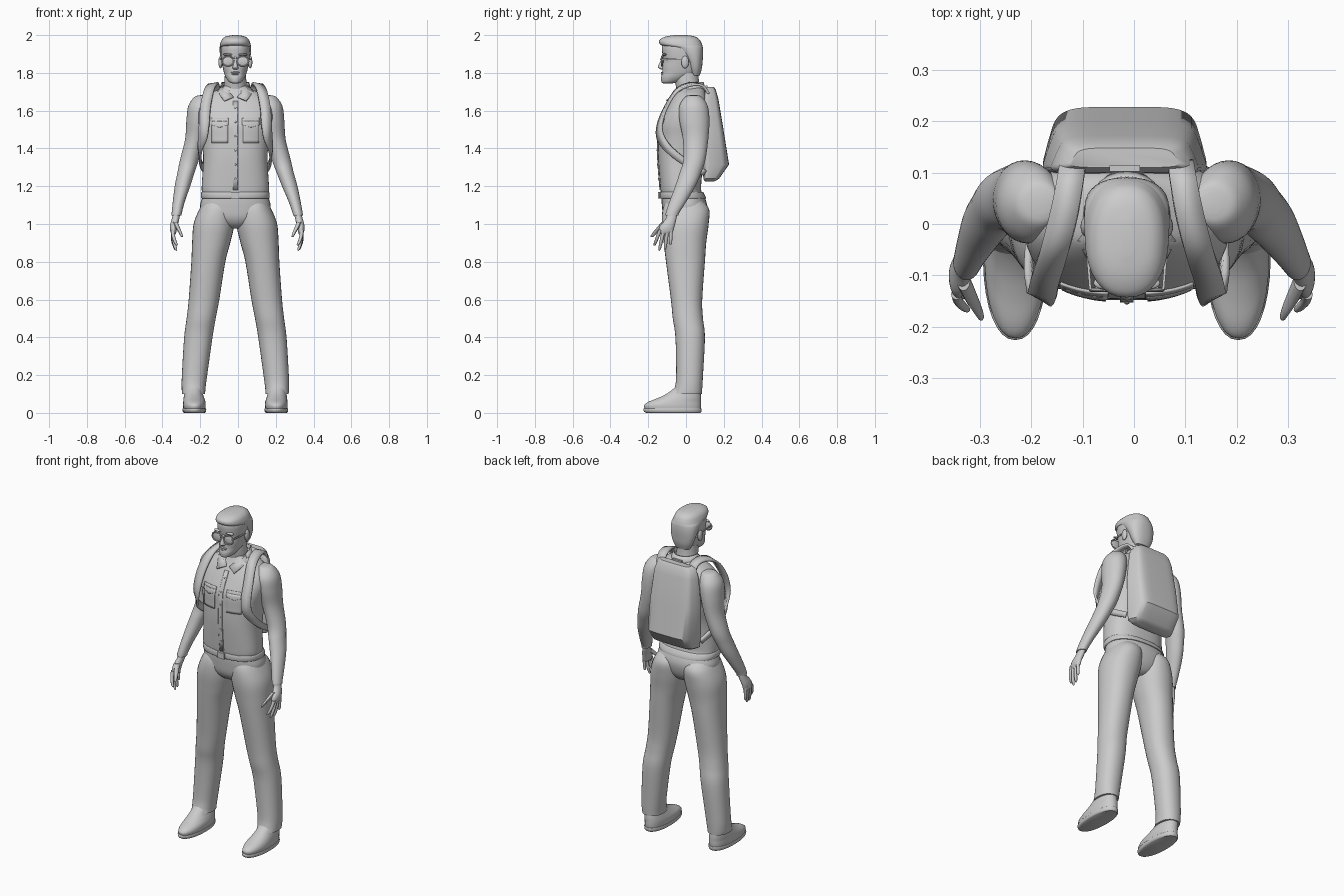
import bpy, bmesh, math
from mathutils import Vector
from mathutils.bvhtree import BVHTree

CX = -0.014  # body centre line


def make(name, verts, faces):
    me = bpy.data.meshes.new(name)
    bm = bmesh.new()
    vs = [bm.verts.new(v) for v in verts]
    for f in faces:
        bm.faces.new([vs[i] for i in f])
    bmesh.ops.recalc_face_normals(bm, faces=bm.faces)
    bm.to_mesh(me)
    bm.free()
    ob = bpy.data.objects.new(name, me)
    bpy.context.collection.objects.link(ob)
    return ob


def smooth(rows, steps):
    """Catmull-Rom through rows of numbers."""
    out = []
    for i in range(len(rows) - 1):
        a, b, c, d = rows[max(i - 1, 0)], rows[i], rows[i + 1], rows[min(i + 2, len(rows) - 1)]
        for k in range(steps):
            t = k / steps
            out.append([0.5 * (2 * q + (r - p) * t + (2 * p - 5 * q + 4 * r - s) * t * t
                        + (3 * q - p - 3 * r + s) * t ** 3) for p, q, r, s in zip(a, b, c, d)])
    return out + [list(rows[-1])]


def loft(name, rows, side=1, n=2.0, taper=0.0, steps=4, seg=32):
    """Stack of horizontal rings; row = (z, x, y_front, y_back, half_width)."""
    verts, faces = [], []
    rings = smooth(rows, steps)
    for z, x, yf, yb, hw in rings:
        for k in range(seg):
            a = 2 * math.pi * k / seg
            c, s = math.cos(a), math.sin(a)
            u = math.copysign(abs(c) ** (2 / n), c)
            v = math.copysign(abs(s) ** (2 / n), s)
            px = x + u * max(hw, .001) * (1 - taper * v)
            verts.append((CX + side * px, (yf + yb) / 2 + v * (yb - yf) / 2, z))
    for r in range(len(rings) - 1):
        for k in range(seg):
            j = (k + 1) % seg
            faces.append((r * seg + k, r * seg + j, (r + 1) * seg + j, (r + 1) * seg + k))
    faces += [tuple(range(seg)), tuple(range((len(rings) - 1) * seg, len(rings) * seg))]
    return make(name, verts, faces)


def ball(name, loc, size):
    bpy.ops.mesh.primitive_uv_sphere_add(segments=20, ring_count=12, location=(CX + loc[0], loc[1], loc[2]))
    ob = bpy.context.object
    ob.name, ob.scale = name, size
    return ob


def box(name, loc, size, rot=0):
    bpy.ops.mesh.primitive_cube_add(size=1, location=(CX + loc[0], loc[1], loc[2]), rotation=(0, 0, rot))
    ob = bpy.context.object
    ob.name, ob.scale = name, size
    return ob


def solid(ob, t, offset=0):
    m = ob.modifiers.new("thickness", 'SOLIDIFY')
    m.thickness, m.offset = t, offset


# shirt body
shirt = loft("shirt", [(1.165, 0, -.133, .085, .176), (1.2, 0, -.137, .08, .178), (1.35, 0, -.148, .095, .17),
    (1.45, 0, -.147, .12, .18), (1.53, 0, -.143, .13, .195), (1.6, 0, -.112, .127, .2), (1.65, 0, -.085, .118, .18),
    (1.69, 0, -.062, .105, .135), (1.715, 0, -.05, .095, .085), (1.73, 0, -.045, .085, .065)], n=2.5, steps=5, seg=48)
tree = BVHTree.FromPolygons([v.co for v in shirt.data.vertices], [tuple(p.vertices) for p in shirt.data.polygons])


def patch(name, x0, x1, z0, z1, drop=0.0, n=8):
    """Cloth panel laid on the shirt front; drop lowers its middle to a point."""
    verts, faces = [], []
    for i in range(n + 1):
        for k in range(n + 1):
            u, t = i / n, k / n
            z = z0 + (z1 - z0) * t - drop * (1 - t) * (1 - abs(2 * u - 1))
            x = CX + x0 + (x1 - x0) * u
            hit = tree.ray_cast(Vector((x, -1, z)), Vector((0, 1, 0)))[0]
            verts.append((x, hit.y - .002, z))
    for i in range(n):
        for k in range(n):
            a = i * (n + 1) + k
            faces.append((a, a + 1, a + n + 2, a + n + 1))
    solid(make(name, verts, faces), .006)


patch("button_placket", -.013, .013, 1.18, 1.65)
for k in range(6):
    z = 1.24 + k * .075
    y = tree.ray_cast(Vector((CX, -1, z)), Vector((0, 1, 0)))[0].y
    ball("button", (0, y - .005, z), (.005, .003, .005))

# trousers, belt
loft("trouser_seat", [(.975, 0, -.05, .05, .03), (.99, 0, -.09, .075, .09), (1.03, 0, -.118, .1, .165),
    (1.09, 0, -.127, .112, .187), (1.14, 0, -.13, .1, .176), (1.175, 0, -.128, .08, .168)], n=2.3)
loft("belt", [(1.135, 0, -.137, .104, .178), (1.14, 0, -.14, .106, .182), (1.165, 0, -.14, .094, .181),
    (1.17, 0, -.137, .09, .176)], n=2.4, steps=2, seg=48)
box("belt_buckle", (0, -.141, 1.152), (.045, .012, .036))

# neck, head, hair
loft("neck", [(1.66, 0, -.05, .085, .07), (1.71, 0, -.05, .075, .062), (1.76, 0, -.06, .068, .058),
    (1.8, 0, -.06, .066, .055)])
loft("head", [(1.745, 0, -.122, -.07, .018), (1.752, 0, -.13, -.035, .034), (1.775, 0, -.132, .02, .05),
    (1.8, 0, -.126, .06, .06), (1.83, 0, -.125, .074, .067), (1.865, 0, -.12, .081, .073), (1.9, 0, -.125, .085, .077),
    (1.94, 0, -.127, .082, .077), (1.975, 0, -.11, .065, .064), (1.992, 0, -.08, .03, .03)], n=2.2, taper=-.0)
loft("hair", [(1.785, 0, .03, .072, .045), (1.82, 0, .015, .083, .064), (1.86, 0, .0, .088, .076),
    (1.9, 0, -.03, .091, .082), (1.93, 0, -.07, .09, .083), (1.944, 0, -.125, .087, .082), (1.958, 0, -.142, .082, .079),
    (1.978, 0, -.137, .07, .07), (1.993, 0, -.105, .045, .05), (2.0, 0, -.06, .005, .012)], n=2.3)
loft("nose", [(1.818, 0, -.132, -.11, .01), (1.826, 0, -.146, -.11, .016), (1.836, 0, -.148, -.11, .013),
    (1.86, 0, -.136, -.11, .008), (1.885, 0, -.125, -.11, .007)], seg=16)
ball("upper_lip", (0, -.123, 1.802), (.024, .009, .005))
ball("lower_lip", (0, -.123, 1.793), (.02, .009, .005))
box("glasses_bridge", (0, -.135, 1.872), (.022, .006, .006))

# collar
loft_pts = []
for k in range(25):
    a = math.radians(-65 + 310 * k / 24)
    dip = max(0, -math.sin(a)) * .05
    c, s = math.cos(a), math.sin(a)
    loft_pts += [(CX + .088 * c, .015 + .088 * s - dip * .3, 1.695 - dip), (CX + .07 * c, .015 + .075 * s, 1.75 - dip)]
solid(make("collar_band", loft_pts, [(2 * k, 2 * k + 1, 2 * k + 3, 2 * k + 2) for k in range(24)]), .007)

# backpack
loft("backpack", [(1.225, -.004, .1, .15, .12), (1.24, -.004, .092, .175, .142), (1.315, -.004, .088, .228, .15),
    (1.49, -.004, .088, .2, .15), (1.66, -.004, .095, .172, .135), (1.71, -.004, .1, .158, .12),
    (1.725, -.004, .11, .148, .1)], n=5, taper=.13, steps=1, seg=40)
box("backpack_handle", (-.004, .108, 1.727), (.06, .012, .014))

STRAP = [(.105, .12, 1.69, .025, 0, 0), (.11, .085, 1.733, .026, 0, 0), (.122, .02, 1.738, .027, 0, -.006),
    (.14, -.05, 1.705, .028, 0, -.008), (.158, -.105, 1.62, .027, .005, 0), (.165, -.138, 1.53, .026, .01, 0),
    (.172, -.135, 1.46, .02, .016, .008), (.188, -.09, 1.395, .006, .014, .014), (.184, 0, 1.325, 0, .011, .014),
    (.155, .1, 1.27, 0, .008, .014)]

for s in (1, -1):
    tag = "left_" if s > 0 else "right_"
    # straps
    pts = []
    for x, y, z, a, b, c in smooth(STRAP, 5):
        pts += [(CX + s * (x - a), y - b, z - c), (CX + s * (x + a), y + b, z + c)]
    solid(make(tag + "strap", pts, [(i, i + 1, i + 3, i + 2) for i in range(0, len(pts) - 2, 2)]), .013)
    # collar flap and pockets
    flap = [(.068, .0, 1.737), (.01, -.078, 1.672), (.058, -.103, 1.652), (.095, -.03, 1.697)]
    solid(make(tag + "collar_flap", [(CX + s * x, y, z) for x, y, z in flap], [(0, 1, 2, 3)]), .008)
    patch(tag + "pocket", *sorted((s * .04, s * .125)), 1.43, 1.545)
    patch(tag + "pocket_flap", *sorted((s * .036, s * .129)), 1.525, 1.56, drop=.015)
    # glasses and ears
    ball(tag + "lens", (s * .039, -.126, 1.862), (.031, .006, .025))
    bpy.ops.mesh.primitive_torus_add(location=(CX + s * .039, -.128, 1.862), rotation=(math.pi / 2, 0, 0),
        major_radius=.031, minor_radius=.004, major_segments=28, minor_segments=8)
    rim = bpy.context.object
    rim.name, rim.scale = tag + "lens_rim", (1, .84, 1)
    box(tag + "glasses_arm", (s * .076, -.065, 1.873), (.005, .125, .008), -s * .08)
    ball(tag + "ear", (s * .079, -.005, 1.857), (.011, .02, .033))
    ball(tag + "brow", (s * .038, -.115, 1.897), (.027, .013, .007))

    # the left arm hangs a little wider
    def hang(rows):
        return [(z, x + (.02 * min(1, max(0, (1.3 - z) / .25)) if s > 0 else 0), a, b, w) for z, x, a, b, w in rows]

    loft(tag + "sleeve", hang([(1.682, .165, .02, .06, .02), (1.672, .172, -.005, .085, .045), (1.625, .187, -.035, .115, .062),
        (1.55, .198, -.035, .124, .061), (1.45, .213, -.017, .118, .053), (1.34, .243, -.014, .103, .05),
        (1.27, .262, -.034, .08, .045), (1.2, .28, -.057, .05, .041), (1.12, .299, -.087, .003, .032),
        (1.06, .31, -.107, -.035, .027), (1.045, .312, -.109, -.04, .026)]), s, steps=5)
    loft(tag + "palm", hang([(1.07, .309, -.096, -.044, .018), (1.03, .316, -.107, -.05, .02), (.99, .326, -.137, -.06, .02),
        (.96, .328, -.145, -.068, .016), (.945, .326, -.14, -.075, .01)]), s, seg=20)
    fingers = [("index", -.137, .308, -.168, .885), ("middle", -.118, .312, -.142, .858),
               ("ring", -.099, .318, -.112, .862), ("little", -.08, .33, -.082, .89)]
    for nm, y, tx, ty, tz in fingers:
        rows = []
        for t, r in ((0, .01), (.4, .0095), (.75, .0085), (.94, .006), (1, .001)):
            yy = y + (ty - y) * t
            rows.append((.968 + (tz - .968) * t, .332 + (tx - .332) * t * t, yy - r, yy + r, r))
        loft(tag + nm + "_finger", hang(rows), s, steps=3, seg=12)
    loft(tag + "thumb", hang([(1.01, .318, -.13, -.09, .013), (.98, .305, -.155, -.122, .012),
        (.955, .292, -.176, -.15, .009), (.935, .284, -.188, -.17, .006), (.93, .282, -.185, -.176, .002)]), s, seg=12)

    # trouser leg, shoe
    loft(tag + "trouser_leg", [(1.13, .09, -.1, .08, .07), (1.08, .098, -.123, .122, .092), (1.0, .113, -.128, .12, .108),
        (.9, .128, -.118, .107, .101), (.8, .143, -.106, .1, .09), (.6, .166, -.08, .086, .081), (.5, .181, -.07, .09, .077),
        (.4, .196, -.056, .1, .075), (.2, .216, -.052, .09, .067), (.13, .221, -.06, .086, .063),
        (.1, .221, -.072, .084, .061)], s, n=2.2, steps=5)
    loft(tag + "shoe", [(.02, .217, -.218, .078, .058), (.04, .217, -.222, .08, .06), (.058, .217, -.2, .08, .059),
        (.078, .219, -.15, .08, .055), (.1, .221, -.105, .078, .05), (.125, .221, -.07, .074, .048),
        (.15, .221, -.045, .07, .045)], s, n=2.2, taper=-.05)
    loft(tag + "sole", [(0, .217, -.21, .076, .055), (.006, .217, -.222, .081, .061), (.02, .217, -.226, .083, .063),
        (.024, .217, -.222, .081, .061)], s, n=2.2, taper=-.05, steps=2)

# smooth shading with crisp edges
bpy.ops.object.select_all(action='SELECT')
bpy.context.view_layer.objects.active = shirt
bpy.ops.object.shade_smooth_by_angle(angle=math.radians(40))
